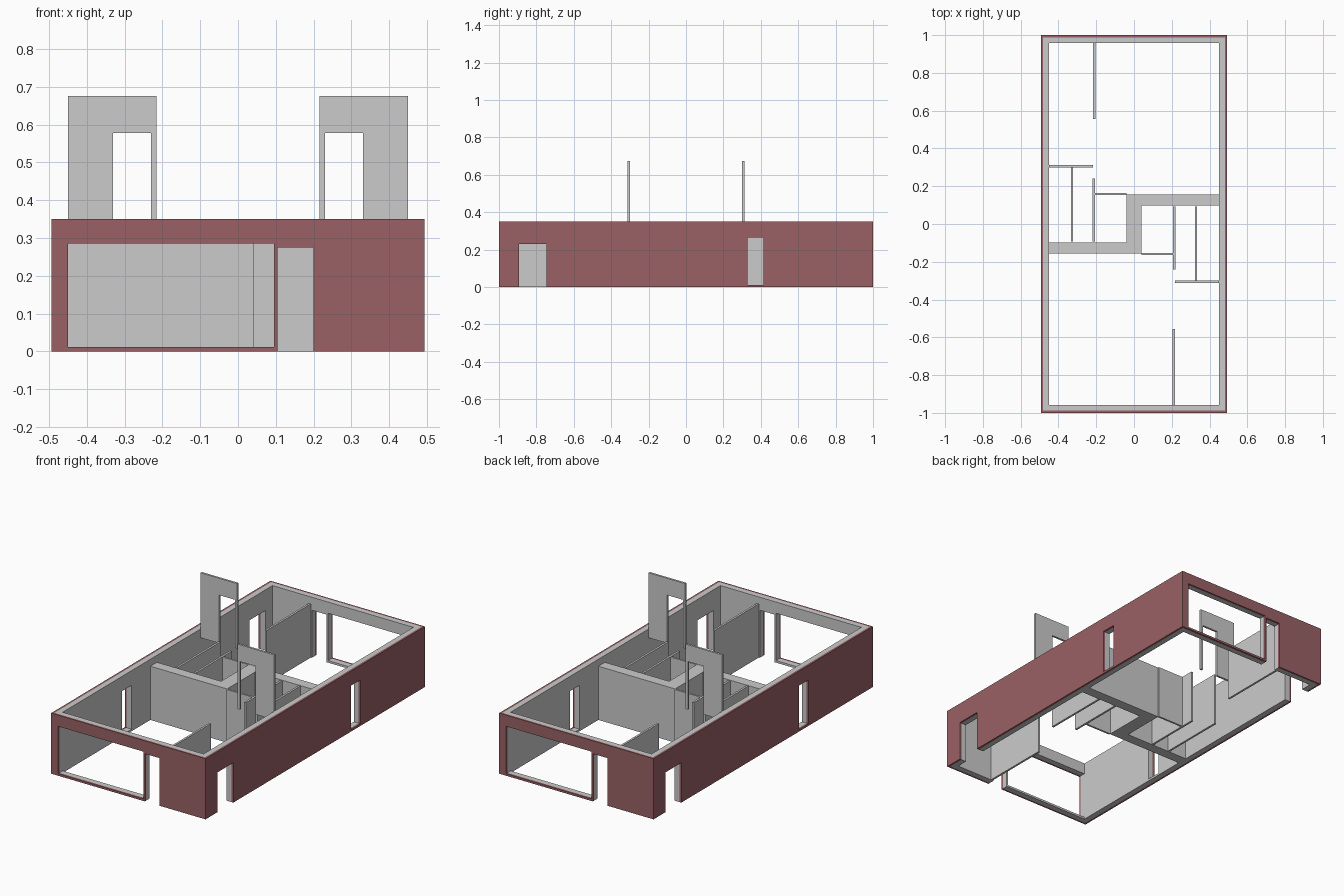
import bpy, bmesh

if "Cube" in bpy.data.objects:
    bpy.data.objects.remove(bpy.data.objects["Cube"])

TOP = 0.31      # height of inner walls

red = bpy.data.materials.new("brick_red")
red.diffuse_color = (0.32, 0.12, 0.13, 1)
red.use_nodes = True
red.node_tree.nodes["Principled BSDF"].inputs["Base Color"].default_value = red.diffuse_color


def prism(name, pts, z0, z1):
    """Extrude a flat outline from z0 to z1."""
    bm = bmesh.new()
    f = bm.faces.new([bm.verts.new((x, y, z0)) for x, y in pts])
    r = bmesh.ops.extrude_face_region(bm, geom=[f])
    bmesh.ops.translate(bm, vec=(0, 0, z1 - z0),
                        verts=[v for v in r["geom"] if isinstance(v, bmesh.types.BMVert)])
    bmesh.ops.recalc_face_normals(bm, faces=bm.faces)
    me = bpy.data.meshes.new(name)
    bm.to_mesh(me)
    bm.free()
    ob = bpy.data.objects.new(name, me)
    bpy.context.collection.objects.link(ob)
    return ob


def box(name, x0, x1, y0, y1, z0, z1):
    return prism(name, [(x0, y0), (x1, y0), (x1, y1), (x0, y1)], z0, z1)


def pair(name, x0, x1, y0, y1, z0, z1):
    """A box and its copy turned half a circle about the centre."""
    return [box(name + "_a", x0, x1, y0, y1, z0, z1),
            box(name + "_b", -x1, -x0, -y1, -y0, z0, z1)]


def cut(ob, cutters):
    bpy.context.view_layer.objects.active = ob
    for c in cutters:
        m = ob.modifiers.new("cut", "BOOLEAN")
        m.operation, m.solver, m.object = "DIFFERENCE", "EXACT", c
        bpy.ops.object.modifier_apply(modifier=m.name)


# Window and door openings in the outer walls
openings = (
    pair("front_window_cutter", -0.449, 0.095, -1.1, -0.9, 0.012, 0.285)
    + pair("front_door_cutter", 0.105, 0.199, -1.1, -0.9, -0.1, 0.275)
    + pair("side_door_cutter", 0.4, 0.6, -0.892, -0.747, -0.1, 0.23)
    + pair("side_window_cutter", 0.4, 0.6, 0.328, 0.414, 0.012, 0.265))

# Outer walls: brick skin and grey inner leaf
for name, hx, hy, t, mat in (("brick_skin", 0.493, 1.0, 0.012, red),
                             ("inner_leaf", 0.481, 0.988, 0.031, None)):
    wall = box(name, -hx, hx, -hy, hy, 0, 0.35)
    core = box("core_cutter", -hx + t, hx - t, -hy + t, hy - t, -0.1, 0.5)
    cut(wall, [core] + openings)
    bpy.data.objects.remove(core)
    if mat:
        wall.data.materials.append(mat)
for c in openings:
    bpy.data.objects.remove(c)

# Thick stepped wall between the two homes
half = [(-0.45, -0.157), (0.04, -0.157), (0.04, 0.097), (0.45, 0.097)]
prism("party_wall", half + [(-x, -y) for x, y in half], 0, TOP)

# Thin partitions
pair("bedroom_partition", -0.217, -0.205, 0.555, 0.957, 0, TOP)
pair("bathroom_partition", -0.334, -0.322, -0.093, 0.3, 0, TOP)
pair("hall_partition", -0.219, -0.207, -0.093, 0.24, 0, TOP)
pair("store_partition", -0.207, -0.04, 0.153, 0.164, 0, TOP)

# Raised walls with a doorway
for i, s in enumerate((1, -1)):
    arch = [(-0.45, 0.3), (-0.33, 0.3), (-0.33, 0.578), (-0.23, 0.578),
            (-0.23, 0.3), (-0.216, 0.3), (-0.216, 0.675), (-0.45, 0.675)]
    ob = prism("doorway_wall_%d" % i, [(s * x, z) for x, z in arch], 0, 0.012)
    for v in ob.data.vertices:
        x, z, d = v.co
        v.co = (x, s * (0.3 + d), z)
    bm = bmesh.new()
    bm.from_mesh(ob.data)
    bmesh.ops.recalc_face_normals(bm, faces=bm.faces)
    bm.to_mesh(ob.data)
    bm.free()
